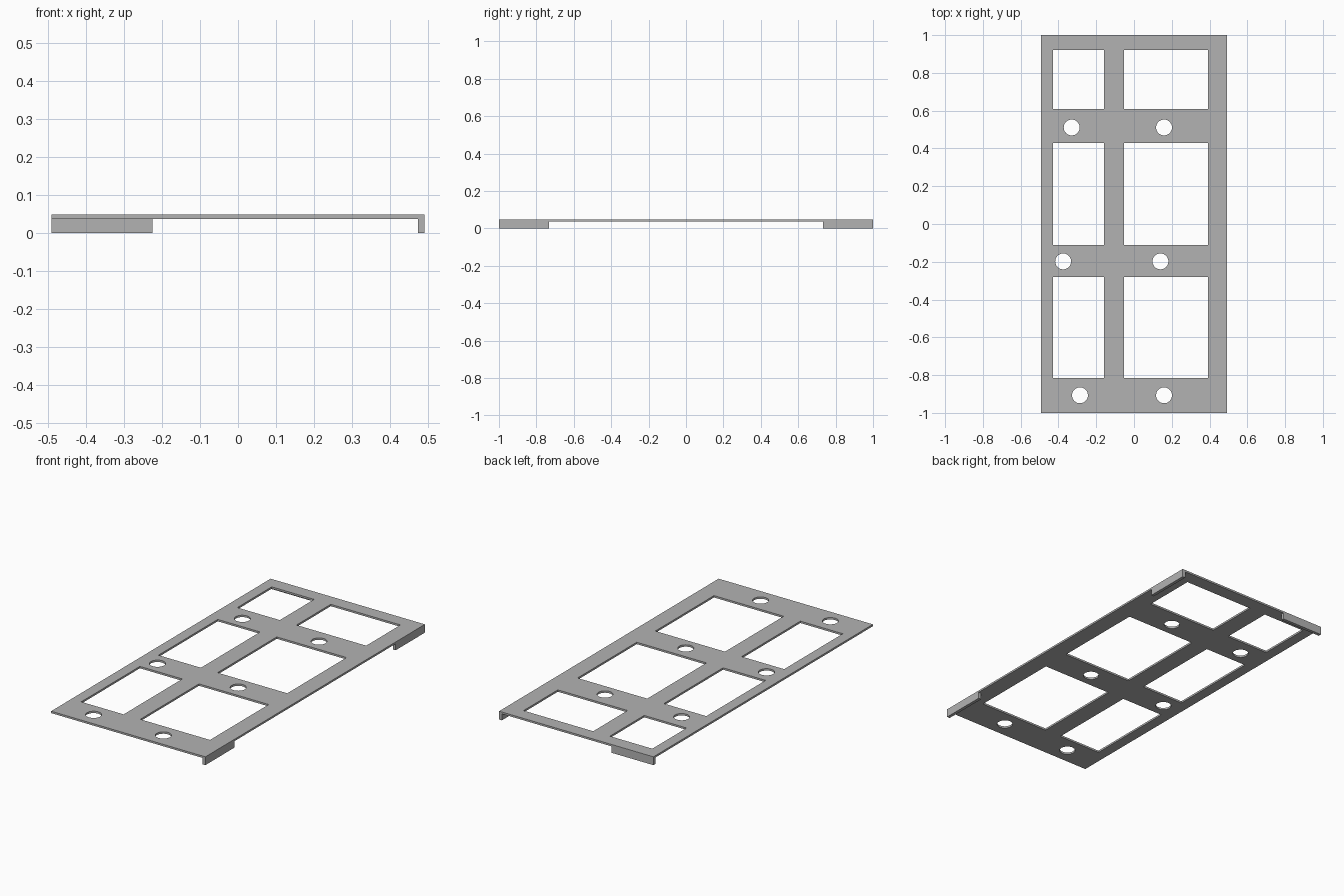
import bpy
import bmesh
import math

cube = bpy.data.objects.get("Cube")
if cube:
    bpy.data.objects.remove(cube, do_unlink=True)

W, L = 0.492, 1.0              # half width and half length
UNDER, TOP = 0.037, 0.048      # plate underside and top
LIP, RUN = 0.018, 0.267        # lip thickness and length

grey = bpy.data.materials.new("plain grey")
grey.use_nodes = True
grey.diffuse_color = (0.45, 0.45, 0.45, 1)
grey.node_tree.nodes["Principled BSDF"].inputs["Base Color"].default_value = (0.45, 0.45, 0.45, 1)


def rectangle(x0, x1, y0, y1):
    return [(x0, y0), (x1, y0), (x1, y1), (x0, y1)]


def circle(cx, cy, radius, sides=48):
    steps = [math.tau * i / sides for i in range(sides)]
    return [(cx + radius * math.cos(a), cy + radius * math.sin(a)) for a in steps]


def slab(name, outlines, z0, z1):
    """Extrude a filled flat outline; inner outlines become openings."""
    curve = bpy.data.curves.new(name + "_profile", "CURVE")
    curve.dimensions = "2D"
    curve.fill_mode = "BOTH"
    curve.extrude = (z1 - z0) / 2
    for points in outlines:
        spline = curve.splines.new("POLY")
        spline.points.add(len(points) - 1)
        for point, (x, y) in zip(spline.points, points):
            point.co = (x, y, 0, 1)
        spline.use_cyclic_u = True
    helper = bpy.data.objects.new(name + "_profile", curve)
    bpy.context.collection.objects.link(helper)
    graph = bpy.context.evaluated_depsgraph_get()
    mesh = bpy.data.meshes.new_from_object(helper.evaluated_get(graph))
    bpy.data.objects.remove(helper, do_unlink=True)

    # Weld the walls to the caps and lift into place
    bm = bmesh.new()
    bm.from_mesh(mesh)
    bmesh.ops.remove_doubles(bm, verts=bm.verts, dist=0.0001)
    bmesh.ops.recalc_face_normals(bm, faces=bm.faces)
    bmesh.ops.translate(bm, verts=bm.verts, vec=(0, 0, (z0 + z1) / 2))
    for face in bm.faces:
        face.smooth = False
    bm.to_mesh(mesh)
    bm.free()
    mesh.name = name
    mesh.materials.clear()
    mesh.materials.append(grey)
    obj = bpy.data.objects.new(name, mesh)
    bpy.context.collection.objects.link(obj)
    return obj


# Plate with two columns of three windows and six round holes
columns = [(-0.43, -0.159), (-0.053, 0.392)]
rows = [(0.608, 0.921), (-0.111, 0.429), (-0.815, -0.28)]
holes = [(-0.33, 0.511), (0.159, 0.511), (-0.375, -0.198),
         (0.14, -0.198), (-0.286, -0.907), (0.159, -0.907)]
outlines = [rectangle(-W, W, -L, L)]
outlines += [rectangle(*c, *r) for c in columns for r in rows]
outlines += [circle(x, y, 0.042) for x, y in holes]
plate = slab("plate", outlines, UNDER, TOP)

# Round hole walls shaded smooth
bpy.ops.object.select_all(action="DESELECT")
plate.select_set(True)
bpy.context.view_layer.objects.active = plate
bpy.ops.object.shade_smooth_by_angle(angle=math.radians(30))

# Hanging lips: two on the left side, one on the back edge
slab("front_left_lip", [rectangle(W - LIP, W, -L, -L + RUN)], 0, UNDER)
slab("back_left_lip", [rectangle(W - LIP, W, L - RUN, L)], 0, UNDER)
slab("back_right_lip", [rectangle(-W, -W + RUN, L - LIP, L)], 0, UNDER)
